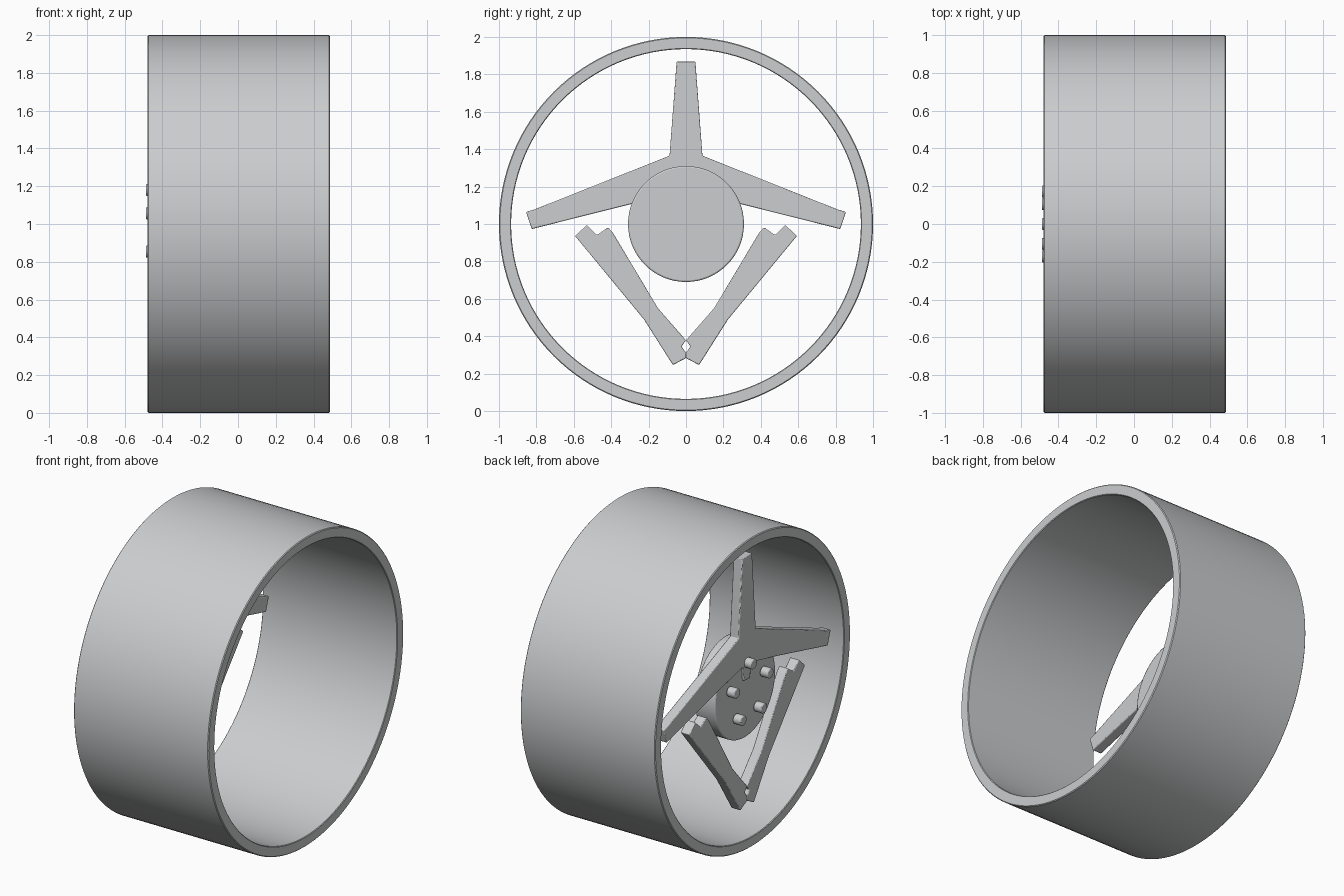
import bpy, bmesh
from math import pi, sin, cos, tau, radians
from mathutils import Matrix

cube = bpy.data.objects.get("Cube")
if cube:
    bpy.data.objects.remove(cube)

grey = bpy.data.materials.new("satin_grey")
grey.use_nodes = True
colour = (0.6, 0.61, 0.62, 1)
grey.diffuse_color = colour
grey.node_tree.nodes["Principled BSDF"].inputs["Base Color"].default_value = colour


def finish(name, bm, bevel=0.0):
    """Turn a bmesh into a shaded object with an optional edge bevel."""
    bmesh.ops.recalc_face_normals(bm, faces=bm.faces)
    mesh = bpy.data.meshes.new(name)
    bm.to_mesh(mesh)
    bm.free()
    mesh.materials.append(grey)
    ob = bpy.data.objects.new(name, mesh)
    bpy.context.collection.objects.link(ob)
    bpy.ops.object.select_all(action='DESELECT')
    ob.select_set(True)
    bpy.context.view_layer.objects.active = ob
    if bevel:
        mod = ob.modifiers.new("soft_edges", 'BEVEL')
        mod.width = bevel
        mod.segments = 2
        mod.limit_method = 'ANGLE'
        mod.angle_limit = radians(40)
    bpy.ops.object.shade_smooth_by_angle(angle=radians(35))
    return ob


def lathe(name, profile, steps=128):
    """Spin a closed (x, radius) profile about the wheel axis."""
    bm = bmesh.new()
    rings = []
    for i in range(steps):
        a = tau * i / steps
        rings.append([bm.verts.new((x, r * sin(a), 1 + r * cos(a))) for x, r in profile])
    n = len(profile)
    for i in range(steps):
        a, b = rings[i], rings[(i + 1) % steps]
        for j in range(n):
            k = (j + 1) % n
            bm.faces.new((a[j], a[k], b[k], b[j]))
    return finish(name, bm)


def disc(name, x0, x1, radius, y, z, sides, bevel):
    """Cylinder lying along the wheel axis."""
    bm = bmesh.new()
    place = Matrix.Translation(((x0 + x1) / 2, y, z)) @ Matrix.Rotation(pi / 2, 4, 'Y')
    bmesh.ops.create_cone(bm, cap_ends=True, segments=sides, radius1=radius,
                          radius2=radius, depth=x1 - x0, matrix=place)
    return finish(name, bm, bevel)


def plate(name, outline, x0, x1):
    """Extrude a (y, z) outline between two positions on the axis."""
    bm = bmesh.new()
    face = bm.faces.new([bm.verts.new((x0, y, z)) for y, z in outline])
    out = bmesh.ops.extrude_face_region(bm, geom=[face])
    moved = [v for v in out["geom"] if isinstance(v, bmesh.types.BMVert)]
    bmesh.ops.translate(bm, verts=moved, vec=(x1 - x0, 0, 0))
    return finish(name, bm, 0.005)


# Wide rim barrel with small chamfers
LEFT, RIGHT, INNER = 0.487, -0.478, 0.935
lathe("rim_barrel", [
    (RIGHT, 0.995), (RIGHT + 0.005, 1), (LEFT - 0.005, 1), (LEFT, 0.995),
    (LEFT, INNER + 0.004), (LEFT - 0.004, INNER), (RIGHT + 0.004, INNER), (RIGHT, INNER + 0.004)])

# Hub and five bolts
disc("hub", -0.425, -0.28, 0.31, 0, 1.0, 64, 0.008)
for i in range(5):
    a = tau * i / 5
    disc(f"bolt_{i + 1}", -0.43, -0.488, 0.032, 0.18 * sin(a), 1 + 0.18 * cos(a), 24, 0.006)

# Three-armed spoke star, mirrored from one half
half = [(0.05, 1.87), (0.088, 1.365), (0.81, 1.078), (0.855, 1.065),
        (0.825, 0.973), (0.3, 1.105), (0.04, 1.165), (0.03, 1.07)]
star = half + [(-y, z) for y, z in reversed(half)]
plate("spoke_star", star, -0.44, -0.375)

# Pair of lower spokes meeting in a V
arm = [(0.53, 0.995), (0.476, 0.941), (0.417, 0.982), (0.39, 0.952), (0.15, 0.55),
       (0, 0.378), (0.024, 0.345), (0, 0.312), (0, 0.283), (0.07, 0.246),
       (0.225, 0.49), (0.593, 0.936)]
for side, s in (("left", 1), ("right", -1)):
    plate(f"lower_spoke_{side}", [(s * y, z) for y, z in arm], -0.44, -0.375)
